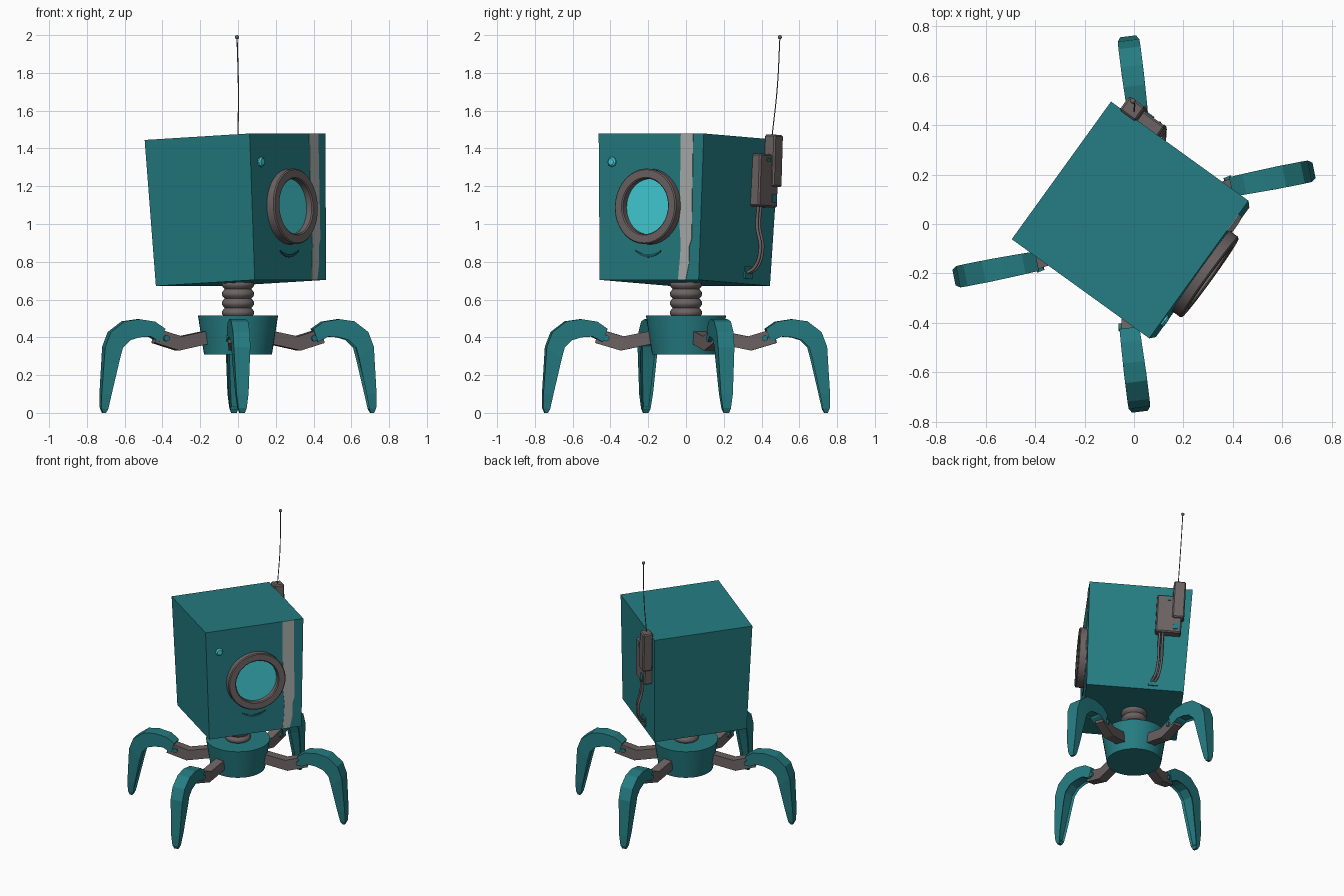
import bpy, bmesh, math
from mathutils import Matrix, Vector

if "Cube" in bpy.data.objects:
    bpy.data.objects.remove(bpy.data.objects["Cube"])


def material(name, rgb):
    m = bpy.data.materials.new(name)
    m.use_nodes = True
    m.diffuse_color = (*rgb, 1)
    m.node_tree.nodes["Principled BSDF"].inputs["Base Color"].default_value = (*rgb, 1)
    return m


TEAL = material("teal paint", (0.018, 0.2, 0.22))
DARK = material("dark teal", (0.008, 0.09, 0.1))
GLASS = material("cyan glass", (0.055, 0.6, 0.66))
BROWN = material("brown metal", (0.15, 0.122, 0.122))
GREY = material("grey stripe", (0.4, 0.42, 0.41))

# Turned frame for the body, and a slightly tilted one for the head (local +x is forward)
BODY = Matrix.Rotation(math.radians(-35.8), 4, 'Z')
HEAD = Matrix.Translation((0, 0.005, 1.075)) @ BODY @ Matrix.Rotation(-0.05, 4, 'Y')
FORWARD = Matrix.Rotation(math.pi / 2, 4, 'Y')


def finish(name, bm, mat, matrix=Matrix(), smooth=False):
    bmesh.ops.transform(bm, matrix=matrix, verts=bm.verts)
    bmesh.ops.recalc_face_normals(bm, faces=bm.faces)
    me = bpy.data.meshes.new(name)
    bm.to_mesh(me)
    bm.free()
    me.materials.append(mat)
    ob = bpy.data.objects.new(name, me)
    bpy.context.collection.objects.link(ob)
    if smooth:
        bpy.ops.object.select_all(action='DESELECT')
        ob.select_set(True)
        bpy.context.view_layer.objects.active = ob
        bpy.ops.object.shade_smooth_by_angle(angle=math.radians(35))
    return ob


def lathe(name, profile, mat, matrix=Matrix(), n=32, closed=False, smooth=True):
    """Revolve (radius, height) points around local z."""
    bm = bmesh.new()
    rings = [[bm.verts.new((r * math.cos(math.tau * i / n), r * math.sin(math.tau * i / n), h))
              for i in range(n)] for r, h in profile]
    pairs = list(zip(rings, rings[1:])) + ([(rings[-1], rings[0])] if closed else [])
    for a, b in pairs:
        for i in range(n):
            j = (i + 1) % n
            bm.faces.new((a[i], a[j], b[j], b[i]))
    if not closed:
        bm.faces.new(rings[0])
        bm.faces.new(rings[-1])
    return finish(name, bm, mat, matrix, smooth)


def box(name, low, high, mat, matrix, bevel=0.0):
    bm = bmesh.new()
    bmesh.ops.create_cube(bm, size=1)
    low, high = Vector(low), Vector(high)
    for v in bm.verts:
        v.co = (low + high) / 2 + v.co * (high - low)
    if bevel:
        bmesh.ops.bevel(bm, geom=bm.edges[:], offset=bevel, segments=1, affect='EDGES')
    return finish(name, bm, mat, matrix)


def sweep(name, stations, mat, matrix, groove=0.0):
    """Skin rectangular sections (outer s, outer z, inner s, inner z, half width)."""
    bm = bmesh.new()
    rings = [[bm.verts.new(p) for p in ((so, -w, zo), (so, w, zo), (si, w, zi), (si, -w, zi))]
             for so, zo, si, zi, w in stations]
    under = []
    for a, b in zip(rings, rings[1:]):
        for i in range(4):
            j = (i + 1) % 4
            f = bm.faces.new((a[i], a[j], b[j], b[i]))
            if i == 2:
                under.append(f)
    bm.faces.new(rings[0])
    bm.faces.new(rings[-1])
    bmesh.ops.recalc_face_normals(bm, faces=bm.faces)
    if groove:
        bmesh.ops.inset_region(bm, faces=under[1:-1], thickness=groove, depth=-groove)
    return finish(name, bm, mat, matrix)


def plate(name, outline, x, depth, mat):
    """Thin plate on the head's front; outline is (y, z), following the taper."""
    bm = bmesh.new()
    f = bm.faces.new([bm.verts.new((x + 0.0258 * z, y, z)) for y, z in outline])
    ext = bmesh.ops.extrude_face_region(bm, geom=[f])["geom"]
    for v in ext:
        if isinstance(v, bmesh.types.BMVert):
            v.co.x += depth
    return finish(name, bm, mat, HEAD)


def wire(name, points, radius, mat, matrix=Matrix()):
    cu = bpy.data.curves.new(name, 'CURVE')
    cu.dimensions = '3D'
    cu.bevel_depth, cu.bevel_resolution, cu.use_fill_caps = radius, 1, True
    sp = cu.splines.new('BEZIER')
    sp.bezier_points.add(len(points) - 1)
    for bp, p in zip(sp.bezier_points, points):
        bp.co = matrix @ Vector(p)
        bp.handle_left_type = bp.handle_right_type = 'AUTO'
    cu.materials.append(mat)
    bpy.context.collection.objects.link(bpy.data.objects.new(name, cu))


# Head: a box that narrows slightly towards the bottom
bm = bmesh.new()
bmesh.ops.create_cube(bm, size=1)
for v in bm.verts:
    half = 0.333 + 0.01 * (1 if v.co.z > 0 else -1)
    v.co = (v.co.x * 2 * half, v.co.y * 2 * half, v.co.z * 0.775)
finish("head", bm, TEAL, HEAD)

# Worn stripe, smile and indicator on the front
plate("stripe", [(0.195, 0.387), (0.275, 0.387), (0.275, -0.17), (0.26, -0.21), (0.26, -0.3),
                 (0.24, -0.387), (0.19, -0.387), (0.2, -0.28), (0.205, -0.2), (0.195, -0.1)],
      0.332, 0.004, GREY)
arc = [i / 8 for i in range(-8, 9)]
plate("mouth", [(-0.008 + 0.083 * t, -0.252 + 0.022 * t * t) for t in arc] +
      [(-0.008 + 0.083 * t, -0.268 + 0.03 * t * t) for t in reversed(arc)], 0.332, 0.006, DARK)
lathe("indicator", [(0.026, 0.33), (0.026, 0.347), (0.018, 0.355)], GLASS,
      HEAD @ Matrix.Translation((0, -0.25, 0.237)) @ FORWARD, n=8, smooth=False)

# Eye: rim with recessed glass
lathe("eye_rim", [(0.2, 0.32), (0.2, 0.375), (0.194, 0.381), (0.153, 0.381), (0.147, 0.375),
                  (0.147, 0.32)], BROWN, HEAD @ FORWARD, n=48, closed=True)
lathe("eye_glass", [(0.15, 0.325), (0.15, 0.342)], GLASS, HEAD @ FORWARD, n=48)

# Radio pack on the side, with antenna, knobs and cable
box("radio_pack", (-0.28, 0.32, 0.025), (-0.11, 0.39, 0.305), BROWN, HEAD, 0.008)
box("antenna_mount", (-0.295, 0.335, 0.135), (-0.215, 0.405, 0.41), BROWN, HEAD, 0.008)
box("radio_switch", (-0.265, 0.38, 0.05), (-0.225, 0.395, 0.095), TEAL, HEAD)
box("radio_light", (-0.2, 0.38, 0.265), (-0.17, 0.395, 0.285), TEAL, HEAD)
wire("antenna", [(0, 0.455, 1.46), (0.002, 0.483, 1.72), (-0.005, 0.497, 1.985)], 0.003, BROWN)
bm = bmesh.new()
bmesh.ops.create_uvsphere(bm, u_segments=12, v_segments=8, radius=0.011)
finish("antenna_tip", bm, BROWN, Matrix.Translation((-0.005, 0.497, 1.989)), True)
for k in (-1, 1):
    d = 0.011 * k
    wire("radio_cable", [(-0.15 + d, 0.365, 0.04), (-0.15 + d, 0.36, -0.08), (-0.15 + d, 0.385, -0.2),
                         (-0.135 + d, 0.36, -0.3), (-0.115 + d, 0.325, -0.33)], 0.009, BROWN, HEAD)
box("cable_socket", (-0.15, 0.31, -0.36), (-0.085, 0.332, -0.295), TEAL, HEAD)

# Ribbed neck
ribs = 4
neck = [(0.07 + 0.016 * abs(math.sin(math.pi * i / 6)), 0.505 + 0.2 * i / (6 * ribs))
        for i in range(6 * ribs + 1)]
lathe("neck", neck, BROWN)

# Base bowl
lathe("base", [(0.18, 0.31), (0.212, 0.515)], TEAL, n=40)

# Four legs, mirrored across both axes of the body
joint = Vector((0.41 * math.cos(math.radians(57)), 0.41 * math.sin(math.radians(57)), 0))
arm = [(0.13, 0.445, 0.13, 0.375, 0.032), (0.33, 0.405, 0.345, 0.33, 0.032),
       (0.465, 0.445, 0.48, 0.37, 0.03)]
shin = [(0.01, 0.445, 0.035, 0.375, 0.04), (0.065, 0.483, 0.09, 0.404, 0.042),
        (0.15, 0.496, 0.15, 0.4, 0.044), (0.23, 0.485, 0.2, 0.385, 0.045),
        (0.305, 0.428, 0.24, 0.345, 0.045), (0.335, 0.35, 0.255, 0.29, 0.044),
        (0.352, 0.1, 0.298, 0.1, 0.032), (0.352, 0.025, 0.315, 0.02, 0.022),
        (0.342, 0, 0.325, 0, 0.014)]
for sx, side in ((1, "front"), (-1, "back")):
    for sy, hand in ((1, "left"), (-1, "right")):
        mirror = BODY @ Matrix.Diagonal((sx, sy, 1, 1))
        upper = mirror @ Matrix.Rotation(math.radians(57), 4, 'Z')
        lower = mirror @ Matrix.Translation(joint) @ Matrix.Rotation(math.radians(47), 4, 'Z')
        sweep(f"{side}_{hand}_arm", arm, BROWN, upper)
        sweep(f"{side}_{hand}_leg", shin, TEAL, lower, groove=0.012)
        pin = upper @ Matrix.Translation((0.42, 0, 0.395)) @ Matrix.Rotation(math.pi / 2, 4, 'X')
        lathe(f"{side}_{hand}_pin", [(0.016, -0.042), (0.016, 0.042)], TEAL, pin, n=12)
